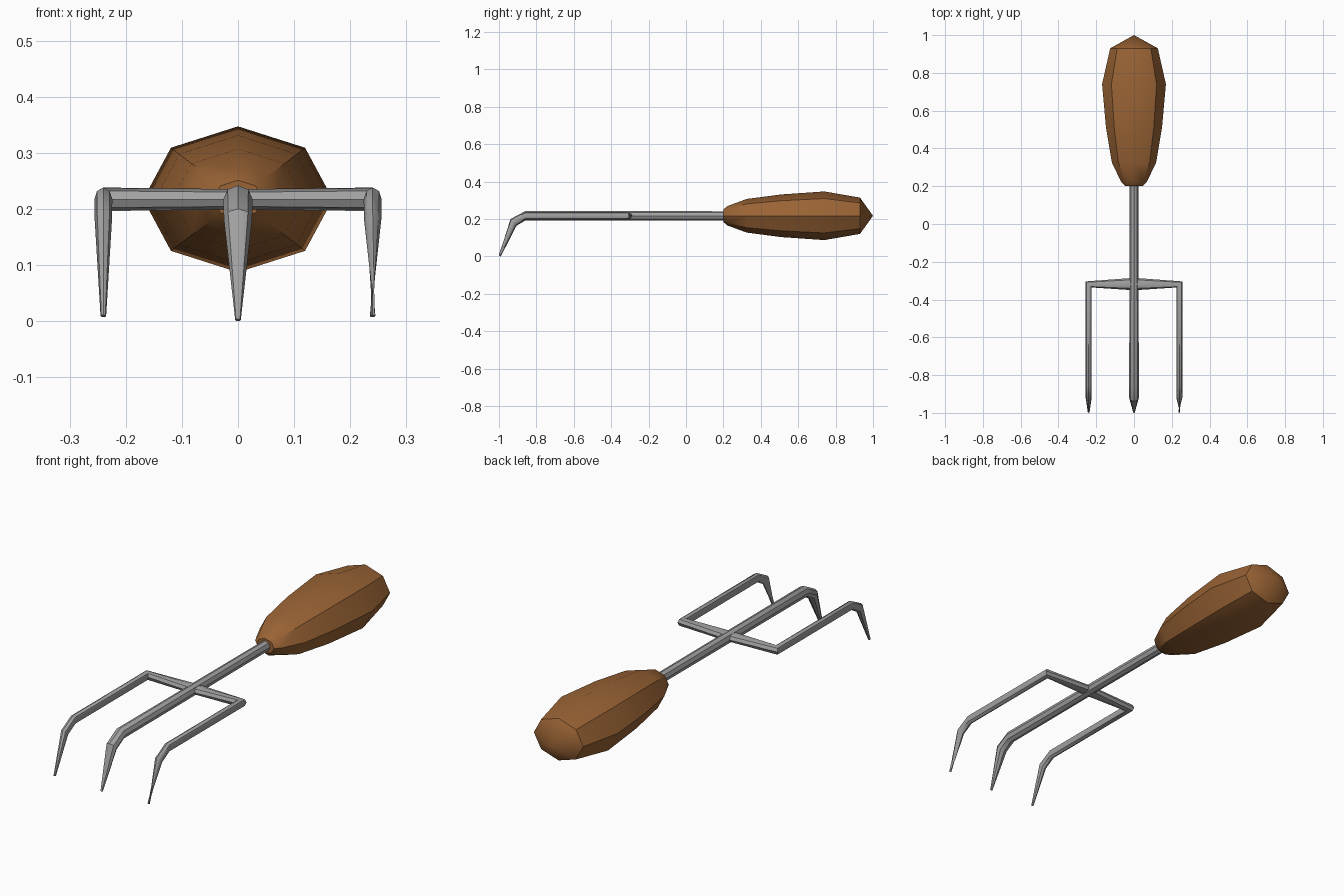
import bpy, bmesh, math
from mathutils import Vector

if "Cube" in bpy.data.objects:
    bpy.data.objects.remove(bpy.data.objects["Cube"])

SIDES = 8
CZ = 0.217  # height of the tool's axis


def material(name, rgb):
    m = bpy.data.materials.new(name)
    m.diffuse_color = (*rgb, 1)
    m.use_nodes = True
    m.node_tree.nodes["Principled BSDF"].inputs["Base Color"].default_value = m.diffuse_color
    return m


wood = material("brown wood", (0.32, 0.125, 0.035))
steel = material("grey steel", (0.36, 0.36, 0.36))


def loft(name, rings, mat, angle=40):
    """Skin octagonal rings, each given as (centre, side vector, up vector)."""
    bm = bmesh.new()
    loops = []
    for c, u, v in rings:
        c, u, v = Vector(c), Vector(u), Vector(v)
        loops.append([bm.verts.new(c + u * math.cos(a) + v * math.sin(a))
                      for a in (2 * math.pi * i / SIDES for i in range(SIDES))])
    for a, b in zip(loops, loops[1:]):
        for i in range(SIDES):
            j = (i + 1) % SIDES
            bm.faces.new((a[i], a[j], b[j], b[i]))
    bm.faces.new(loops[0][::-1])
    bm.faces.new(loops[-1])
    bmesh.ops.remove_doubles(bm, verts=bm.verts, dist=1e-4)
    bmesh.ops.recalc_face_normals(bm, faces=bm.faces)
    me = bpy.data.meshes.new(name)
    bm.to_mesh(me)
    bm.free()
    me.materials.append(mat)
    ob = bpy.data.objects.new(name, me)
    bpy.context.collection.objects.link(ob)
    bpy.ops.object.select_all(action='DESELECT')
    ob.select_set(True)
    bpy.context.view_layer.objects.active = ob
    bpy.ops.object.shade_smooth_by_angle(angle=math.radians(angle))
    return ob


def claw(x, w, h, tip_z):
    """Rings of the bent, pointed end of a tine."""
    return [((x, -0.859, CZ), (w, 0, 0), (0, 0, h)),
            ((x, -0.922, 0.182), (w * 0.97, 0, 0), (0, -0.016 * h / 0.025, 0.018 * h / 0.025)),
            ((x, -0.995, tip_z), (0.005, 0, 0), (0, -0.005, 0.002))]


# Handle: oval grip swelling toward the back, closed to a point
profile = [(0.20, 0.034), (0.222, 0.052), (0.325, 0.09), (0.51, 0.114),
           (0.74, 0.13), (0.93, 0.097), (1.0, 0.0)]
loft("handle", [((0, y, CZ), (r * 1.3, 0, 0), (0, 0, r)) for y, r in profile], wood)

# Shaft running straight into the middle tine
loft("shaft_and_middle_tine",
     [((0, 0.23, CZ), (0.023, 0, 0), (0, 0, 0.024)),
      ((0, -0.318, CZ), (0.024, 0, 0), (0, 0, 0.025))] + claw(0, 0.026, 0.025, 0.002), steel)

# Side tines: half crossbar, mitred corner, then the bent tine
for side, label in ((-1, "left"), (1, "right")):
    x = 0.24 * side
    loft(label + "_tine",
         [((0, -0.318, CZ), (0, -0.033, 0), (0, 0, 0.018)),
          ((x, -0.32, CZ), (-0.016 * side, -0.016, 0), (0, 0, 0.021))]
         + claw(x, -0.016 * side, 0.021, 0.009), steel)
